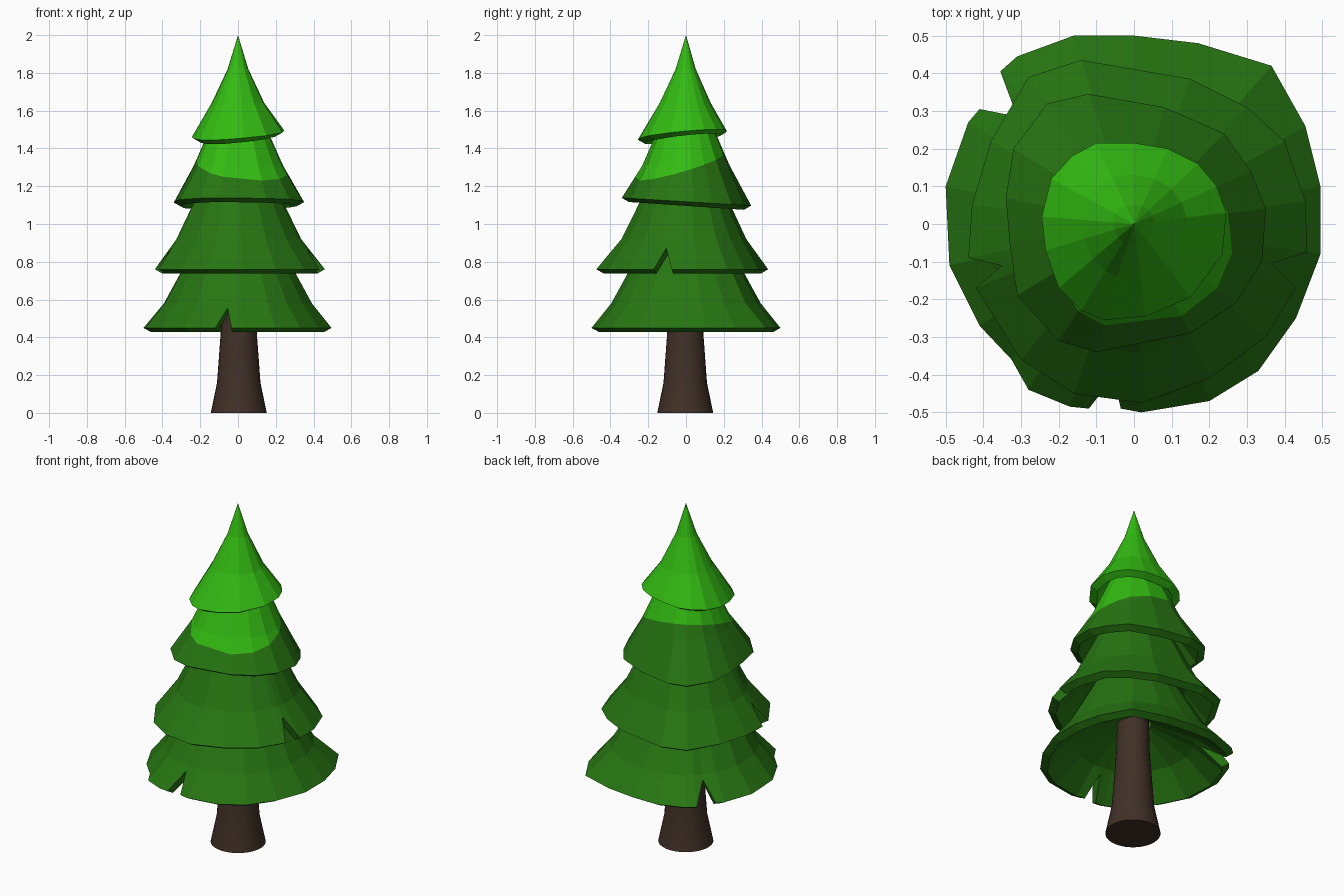
import bpy, bmesh, math
from mathutils import Vector

if "Cube" in bpy.data.objects:
    bpy.data.objects.remove(bpy.data.objects["Cube"])


def mat(name, rgb):
    m = bpy.data.materials.new(name)
    m.diffuse_color = (*rgb, 1)
    m.use_nodes = True
    m.node_tree.nodes["Principled BSDF"].inputs["Base Color"].default_value = m.diffuse_color
    return m


DARK = mat("dark green", (0.02, 0.18, 0.006))
BRIGHT = mat("bright green", (0.033, 0.50, 0.006))
BARK = mat("bark brown", (0.052, 0.030, 0.020))


def finish(bm, name, mats):
    bmesh.ops.remove_doubles(bm, verts=bm.verts, dist=0.0005)
    bmesh.ops.recalc_face_normals(bm, faces=bm.faces)
    me = bpy.data.meshes.new(name)
    bm.to_mesh(me)
    bm.free()
    for m in mats:
        me.materials.append(m)
    ob = bpy.data.objects.new(name, me)
    bpy.context.collection.objects.link(ob)
    return ob


def tier(name, rim, z, tilt, outer, inner, notch=0.0, mats=(DARK,), split=None):
    """Hollow skirt. rim: (x, y[, 1 = notch]); outer / inner: (radius, z) rings
    going up outside and inside. split: plane (point, normal), 2nd colour above."""
    mean = sum(math.hypot(p[0], p[1]) for p in rim) / len(rim)
    bm = bmesh.new()
    cols = []
    for p in rim:
        r = math.hypot(p[0], p[1])
        d = Vector((p[0] / r, p[1] / r, 0))
        k = 0.5 + 0.5 * r / mean

        def ring(q):
            return d * q[0] * k + Vector((0, 0, q[1]))
        edge = Vector((p[0], p[1], z + tilt[0] * p[0] + tilt[1] * p[1]))
        lip = edge - d * 0.04 - Vector((0, 0, 0.022))
        outs, ins = [ring(q) for q in outer], [ring(q) for q in inner]
        if len(p) > 2:                       # pull the edge up into a cut
            edge = edge.lerp(outs[0], notch)
            lip = lip.lerp(ins[0], notch)
        loop = outs[::-1] + [edge, lip] + ins
        cols.append([bm.verts.new(v) for v in loop])
    n = len(cols[0])
    for a, b in zip(cols, cols[1:] + cols[:1]):
        for i in range(n):
            j = (i + 1) % n
            bm.faces.new((a[i], a[j], b[j], b[i]))
    bmesh.ops.remove_doubles(bm, verts=bm.verts, dist=0.0005)
    if split:
        co, no = Vector(split[0]), Vector(split[1])
        bmesh.ops.bisect_plane(bm, geom=bm.verts[:] + bm.edges[:] + bm.faces[:],
                               plane_co=co, plane_no=no, dist=1e-5)
        for f in bm.faces:
            f.material_index = int((f.calc_center_median() - co).dot(no) > 0)
    return finish(bm, name, mats)


# bottom skirt, two cuts
RIM1 = [(.17, .48), (0, .5), (-.16, .5), (-.31, .445), (-.355, .405),
        (-.375, .345, 1), (-.41, .305), (-.44, .27), (-.5, .1), (-.49, -.11),
        (-.41, -.27), (-.325, -.36), (-.28, -.44), (-.17, -.485),
        (-.12, -.49), (-.065, -.485, 1), (-.035, -.49), (.02, -.5),
        (.2, -.47), (.33, -.39), (.43, -.25), (.495, -.08), (.495, .1),
        (.455, .26), (.365, .42)]
tier("bottom_branches", RIM1, .45, (0, 0),
     [(.40, .58), (.20, .94)], [(.32, .56), (.09, .67)], .8)

# second skirt, cuts left and right
RIM2 = [(-.14, .435), (.15, .385), (.3, .31), (.4, .22), (.455, .06),
        (.46, -.075), (.45, -.13, 1), (.43, -.17), (.35, -.3), (.2, -.41),
        (.02, -.475), (-.16, -.45), (-.3, -.36), (-.42, -.17),
        (-.43, -.135, 1), (-.44, -.09), (-.43, .05), (-.38, .22), (-.28, .39)]
tier("lower_middle_branches", RIM2, .76, (0, 0),
     [(.335, .92), (.15, 1.30)], [(.28, .89), (.1, .98)], .7)

# third skirt, bright above a slanted line
RIM3 = [(-.12, .345), (.08, .31), (.24, .24), (.31, .14), (.35, .04),
        (.34, -.1), (.27, -.21), (.15, -.29), (-.1, -.34), (-.2, -.31),
        (-.31, -.19), (-.33, -.05), (-.34, .07), (-.32, .2), (-.23, .32)]
tier("upper_middle_branches", RIM3, 1.118, (0, -.06),
     [(.24, 1.31), (.11, 1.60)], [(.2, 1.27), (.08, 1.33)],
     mats=(DARK, BRIGHT), split=((0, 0, 1.315), (.13, -.28, 1)))

# pointed top
RIM4 = [(-.1, .215), (0, .215), (.09, .2), (.17, .16), (.22, .1),
        (.245, .03), (.235, -.08), (.15, -.195), (.03, -.245), (-.08, -.255),
        (-.14, -.23), (-.2, -.17), (-.235, -.07), (-.245, .02), (-.22, .12),
        (-.165, .18)]
tier("top_branches", RIM4, 1.475, (.07, .09),
     [(.14, 1.64), (.055, 1.82), (0, 2.0)], [(.11, 1.60), (.04, 1.66)],
     mats=(BRIGHT,))

# flared round trunk
bm = bmesh.new()
N = 32
rings = [[bm.verts.new((.004 + r * math.cos(2 * math.pi * i / N),
                        -.004 + r * math.sin(2 * math.pi * i / N), z))
          for i in range(N)]
         for r, z in [(.148, 0), (.115, .16), (.09, .5), (.085, .72)]]
for a, b in zip(rings, rings[1:]):
    for i in range(N):
        j = (i + 1) % N
        bm.faces.new((a[i], a[j], b[j], b[i]))
bm.faces.new(rings[0])
bm.faces.new(rings[-1])
trunk = finish(bm, "trunk", (BARK,))
bpy.context.view_layer.objects.active = trunk
trunk.select_set(True)
bpy.ops.object.shade_smooth_by_angle(angle=math.radians(40))
